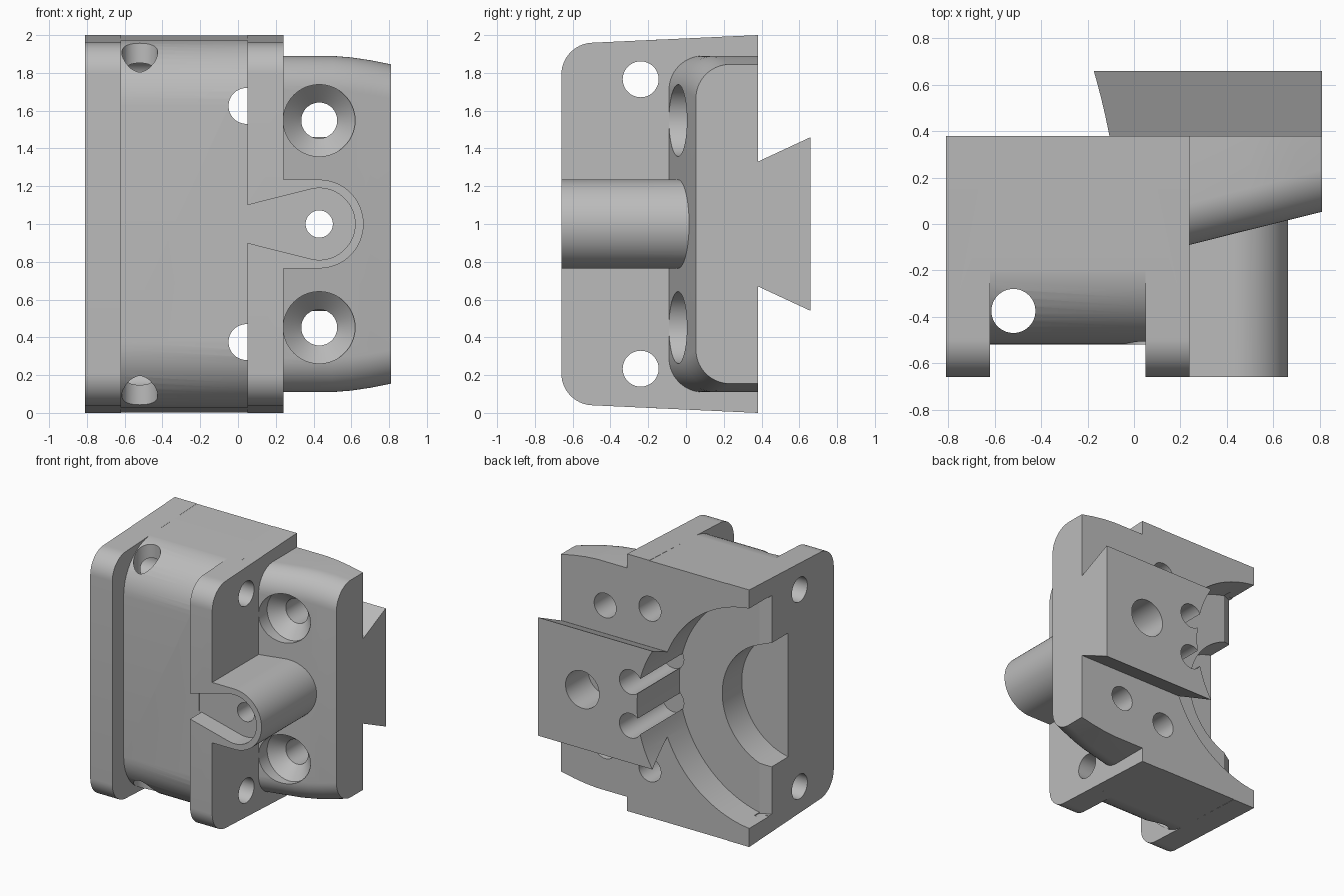
import bpy, bmesh
from math import sin, cos, pi, radians

old = bpy.data.objects.get("Cube")
if old:
    bpy.data.objects.remove(old, do_unlink=True)

GREY = (0.5, 0.5, 0.5, 1.0)
grey = bpy.data.materials.new("plain_grey")
grey.use_nodes = True
grey.diffuse_color = GREY
grey.node_tree.nodes["Principled BSDF"].inputs["Base Color"].default_value = GREY


def loft(name, rings):
    """Solid through a list of equal-length point rings, capped at both ends."""
    bm = bmesh.new()
    loops = [[bm.verts.new(p) for p in ring] for ring in rings]
    n = len(loops[0])
    for a, b in zip(loops, loops[1:]):
        for i in range(n):
            j = (i + 1) % n
            bm.faces.new((a[i], a[j], b[j], b[i]))
    bm.faces.new(loops[0])
    bm.faces.new(loops[-1])
    bmesh.ops.recalc_face_normals(bm, faces=bm.faces)
    mesh = bpy.data.meshes.new(name)
    bm.to_mesh(mesh)
    bm.free()
    mesh.materials.append(grey)
    obj = bpy.data.objects.new(name, mesh)
    bpy.context.collection.objects.link(obj)
    return obj


def place(axis, u, v, w):
    """Put flat point (u, v) at height w along an axis."""
    return {"x": (w, u, v), "y": (u, w, v), "z": (u, v, w)}[axis]


def prism(name, axis, points, start, end):
    return loft(name, [[place(axis, u, v, w) for u, v in points] for w in (start, end)])


def arc(u, v, r, a0, a1, steps):
    return [(u + r * cos(a0 + (a1 - a0) * i / steps), v + r * sin(a0 + (a1 - a0) * i / steps))
            for i in range(steps + 1)]


def circle(u, v, r, steps=64):
    return arc(u, v, r, 0, 2 * pi, steps)[:-1]


def turned(name, u, v, stations):
    """Round solid along y through (y, radius) stations."""
    return loft(name, [[place("y", a, b, y) for a, b in circle(u, v, r)] for y, r in stations])


def section(front, back, half_front, half_back, r):
    """Side outline with rounded front corners, symmetric about mid height."""
    top = [(back, 1 + half_back)] + arc(front + r, 1 + half_front - r, r, pi / 2, pi, 14)
    return top + [(y, 2 - z) for y, z in reversed(top)]


def combine(target, tool, operation):
    mod = target.modifiers.new(operation, "BOOLEAN")
    mod.operation = operation
    mod.solver = "EXACT"
    mod.object = tool
    bpy.context.view_layer.objects.active = target
    bpy.ops.object.modifier_apply(modifier=mod.name)
    bpy.data.objects.remove(tool, do_unlink=True)


# Main block: recessed core between two flanges
flange = section(-0.66, 0.38, 0.96, 1.0, 0.17)
block = prism("mounting_block", "x", section(-0.52, 0.38, 0.975, 0.998, 0.35), -0.7, 0.15)
combine(block, prism("outer_flange", "x", flange, -0.81, -0.62), "UNION")
combine(block, prism("inner_flange", "x", flange, 0.05, 0.24), "UNION")

# Side wing with slanted front and tapered ends
wing_rings = []
for x, half in ((0.14, 0.89), (0.5, 0.89), (0.6, 0.882), (0.7, 0.867), (0.81, 0.845)):
    front = -0.09 + (x - 0.24) * 0.25
    wing_rings.append([(x, y, z) for y, z in section(front, 0.38, half, half, 0.18)])
combine(block, loft("wing", wing_rings), "UNION")

# Round boss
boss = [(0.14, 0.765)] + arc(0.43, 1, 0.235, -pi / 2, pi / 2, 32) + [(0.14, 1.235)]
combine(block, prism("boss", "y", boss, -0.66, 0.25), "UNION")

# Dovetail rail on the back
rail = [(0.3, 0.67), (0.38, 0.67), (0.66, 0.54), (0.66, 1.46), (0.38, 1.33), (0.3, 1.33)]
combine(block, prism("dovetail_rail", "x", rail, -0.3, 0.81), "UNION")

# Teardrop pocket in the boss, open to the groove
tilt = radians(104)
pocket = [(0.03, 0.905)] + arc(0.43, 1, 0.19, -tilt, tilt, 40) + [(0.03, 1.095)]
cutters = [prism("pocket", "y", pocket, -0.8, -0.519)]

# Stepped round recess in the back, with a chamfered floor edge
cutters += [
    prism("recess", "y", circle(-0.9, 1, 0.86, 128), 0.14, 0.9),
    prism("inner_recess", "y", circle(-0.9, 1, 0.49, 96), -0.1, 0.3),
    prism("floor_chamfer", "z", [(-0.73, 0.14), (-0.73, 0.2), (-0.9, 0.2), (-0.9, 0.06)], 0.15, 1.85),
]

# Boss bore with a wide rear counterbore, and the vertical bore
cutters += [
    turned("boss_bore", 0.43, 1, [(-0.9, 0.072), (0.9, 0.072)]),
    turned("rear_counterbore", 0.43, 1, [(0.38, 0.145), (0.9, 0.145)]),
    prism("vertical_bore", "z", circle(-0.52, -0.375, 0.095), -0.2, 2.2),
]

# Holes mirrored above and below mid height
for s in (-1, 1):
    cutters += [
        turned("screw_hole", 0.43, 1 + s * 0.548,
               [(-0.4, 0.19), (0.015, 0.19), (0.11, 0.095), (0.6, 0.095)]),
        turned("groove_hole", 0.045, 1 + s * 0.625, [(-0.53, 0.095), (0.6, 0.095)]),
        turned("rail_hole", 0.016, 1 + s * 0.17, [(0.13, 0.095), (0.9, 0.095)]),
        prism("side_hole", "x", circle(-0.24, 1 + s * 0.766, 0.095), -1, 0.235 + 0.1),
    ]
for cutter in cutters:
    combine(block, cutter, "DIFFERENCE")

# Smooth the curved surfaces, keep edges sharp
bpy.ops.object.select_all(action="DESELECT")
block.select_set(True)
bpy.context.view_layer.objects.active = block
bpy.ops.object.shade_smooth_by_angle(angle=radians(25))
